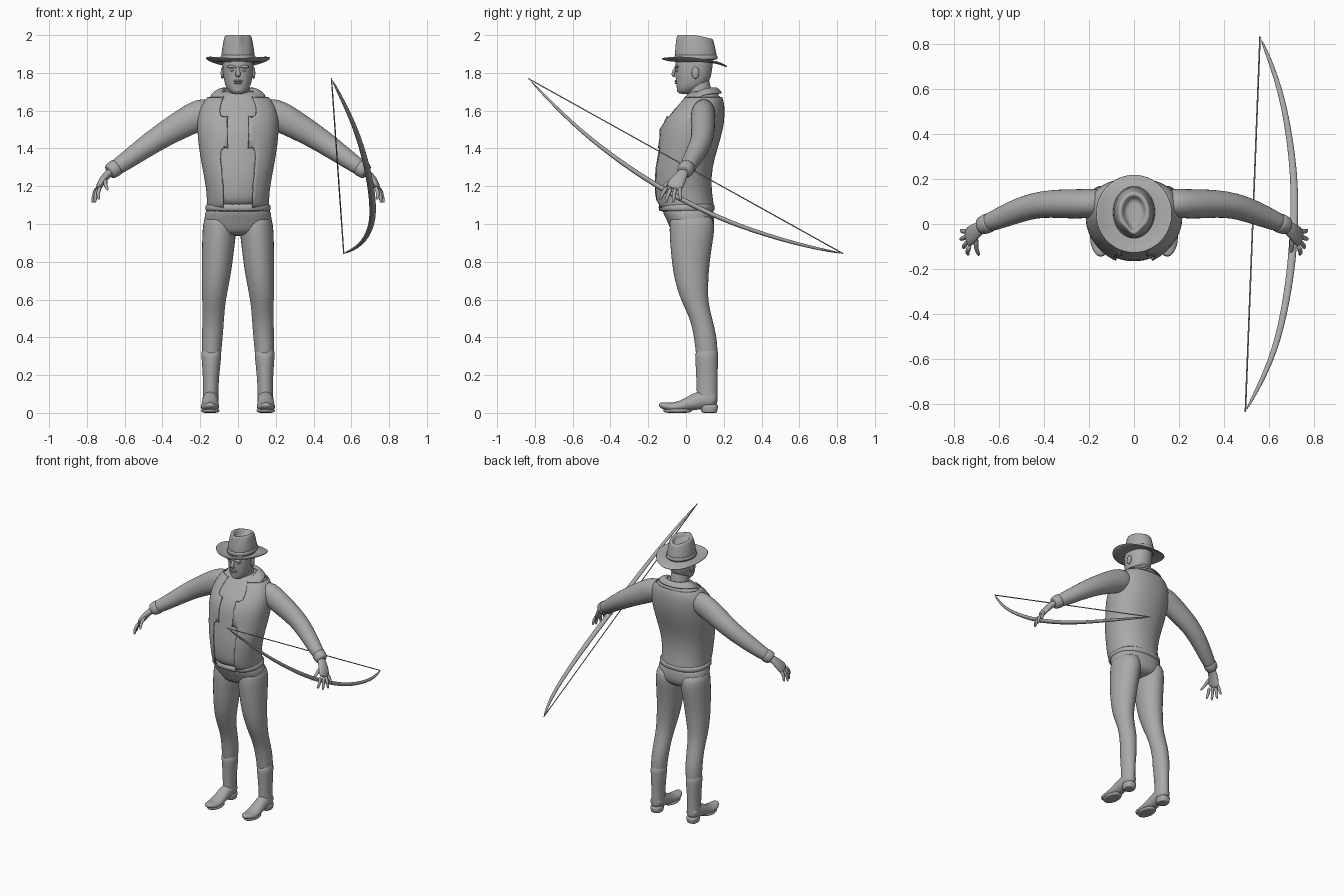
import bpy, bmesh, math
from mathutils import Vector

grey = bpy.data.materials.new("plain_grey")
grey.diffuse_color = (0.4, 0.4, 0.4, 1)


def finish(name, bm, subdiv=1, mirror=False, thick=0):
    bmesh.ops.recalc_face_normals(bm, faces=bm.faces)
    me = bpy.data.meshes.new(name)
    bm.to_mesh(me)
    bm.free()
    ob = bpy.data.objects.new(name, me)
    bpy.context.collection.objects.link(ob)
    me.materials.append(grey)
    me.shade_smooth()
    if thick:
        s = ob.modifiers.new("thickness", 'SOLIDIFY')
        s.thickness, s.offset = thick, 0
    if mirror:
        m = ob.modifiers.new("mirror", 'MIRROR')
        m.use_clip = m.use_mirror_merge = False
    if subdiv:
        s = ob.modifiers.new("smooth", 'SUBSURF')
        s.levels = s.render_levels = subdiv
    return ob


def spow(v, e):
    return math.copysign(abs(v) ** e, v)


def skin(name, rings, caps=True, keep=None, **kw):
    """Bridge closed rings of points into one surface."""
    bm = bmesh.new()
    rows = [[bm.verts.new(p) for p in r] for r in rings]
    n = len(rows[0])
    for a, b in zip(rows, rows[1:]):
        for i in range(n):
            j = (i + 1) % n
            f = bm.faces.new((a[i], a[j], b[j], b[i]))
            if keep and not keep(f.calc_center_median()):
                bm.faces.remove(f)
    if caps:
        bm.faces.new(rows[0])
        bm.faces.new(rows[-1])
    return finish(name, bm, **kw)


def stack(name, rings, n=24, power=2.0, grow=0, **kw):
    """Horizontal rings (z, x, y, half width, half depth)."""
    e = 2 / power
    pts = []
    for z, x, y, rx, ry in rings:
        pts.append([(x + (rx + grow) * spow(math.cos(t), e), y + (ry + grow) * spow(math.sin(t), e), z)
                    for t in (2 * math.pi * i / n for i in range(n))])
    return skin(name, pts, **kw)


def limb(name, path, n=12, up=(0, 1, 0), **kw):
    """Rings square to a path of (x, y, z, radius along up, other radius)."""
    P = [Vector(p[:3]) for p in path]
    pts = []
    for i, p in enumerate(path):
        t = (P[min(i + 1, len(P) - 1)] - P[max(i - 1, 0)]).normalized()
        u = (Vector(up) - t * t.dot(Vector(up))).normalized()
        v = t.cross(u)
        pts.append([P[i] + u * p[3] * math.cos(a) + v * p[4] * math.sin(a)
                    for a in (2 * math.pi * k / n for k in range(n))])
    return skin(name, pts, **kw)


def ball(name, loc, size, **kw):
    bm = bmesh.new()
    bmesh.ops.create_uvsphere(bm, u_segments=14, v_segments=8, radius=1)
    for v in bm.verts:
        v.co = Vector(loc) + v.co * Vector(size)
    return finish(name, bm, subdiv=0, **kw)


# Shirt and open waistcoat
torso = [(1.085, 0, 0.0, .155, .14), (1.13, 0, -.015, .155, .148), (1.2, 0, -.022, .16, .146),
         (1.3, 0, -.018, .18, .146), (1.4, 0, .008, .198, .15), (1.5, 0, .027, .208, .16),
         (1.57, 0, .05, .205, .145), (1.63, 0, .077, .19, .118), (1.675, 0, .09, .15, .092),
         (1.71, 0, .09, .085, .065)]
stack("shirt_body", torso, n=28, power=2.2)
stack("waistcoat", torso[:-1], n=28, power=2.2, grow=.007, caps=False, thick=.007,
      keep=lambda c: not (c.y < 0 and abs(c.x) < .075))

# Shirt collar, falling from the neck to a V at the chest
bm = bmesh.new()
rows = []
for i in range(25):
    s = -1 + i / 12
    a, k = abs(s) * math.pi * .93, abs(s)
    drop = max(0, k - .45) / .55
    zi = 1.725 - .15 * drop ** 1.5
    yi = .085 + math.cos(a) * .07 - .075 * drop ** 1.3
    xi = math.copysign(math.sin(a) ** .9, s) * .078
    w = .05 * (1 + .4 * math.sin(a))
    inner = Vector((xi, yi, zi))
    outer = Vector((xi + math.sin(a) * math.copysign(w, s), yi + math.cos(a) * .035, zi - .035 - .01 * k))
    rows.append([bm.verts.new(p) for p in (inner - Vector((0, 0, .035)), inner,
                                          inner.lerp(outer, .5) + Vector((0, 0, .008)), outer)])
for p, q in zip(rows, rows[1:]):
    for j in range(3):
        bm.faces.new((p[j], p[j + 1], q[j + 1], q[j]))
finish("collar", bm, thick=.008)

# Belt and trousers
stack("belt", [(1.065, 0, .003, .168, .142), (1.07, 0, .003, .174, .149),
               (1.103, 0, .003, .174, .149), (1.108, 0, .003, .165, .14)], n=28, power=2.3)
stack("trouser_seat", [(1.1, 0, .004, .165, .14), (1.06, 0, .012, .176, .135), (1.0, 0, .03, .182, .122),
                       (.96, 0, .03, .15, .11), (.935, 0, .03, .07, .07)], n=28, power=2.3)
stack("trouser_leg", [(1.06, .095, .025, .08, .11), (1.0, .097, .033, .09, .122), (.94, .1, .03, .091, .12),
                      (.85, .107, .026, .086, .108), (.75, .113, .025, .08, .097), (.65, .123, .035, .07, .083),
                      (.58, .128, .05, .062, .07), (.5, .131, .079, .058, .06), (.42, .135, .1, .057, .061),
                      (.33, .14, .11, .053, .06), (.25, .14, .112, .046, .055)], n=16, mirror=True)

# Boots: shaft with dipped top edge, foot and heel block
shaft = stack("boot_shaft", [(.355, .14, .108, .056, .064), (.3, .141, .109, .054, .062),
                             (.2, .143, .111, .044, .058), (.12, .144, .111, .041, .056),
                             (.06, .145, .113, .044, .055), (.035, .145, .115, .042, .052)],
              n=16, mirror=True)
for v in shaft.data.vertices:
    if v.co.z > .32:
        v.co.z -= .035 * math.cos(2 * math.atan2(v.co.x - .14, v.co.y - .108)) ** 2 * (v.co.y < .108)
limb("boot_foot", [(.145, .165, .075, .035, .036), (.145, .13, .075, .05, .044), (.146, .07, .068, .052, .043),
                   (.147, 0, .042, .034, .047), (.148, -.06, .028, .026, .052),
                   (.148, -.11, .034, .021, .042), (.148, -.137, .043, .014, .022),
                   (.148, -.143, .046, .006, .01)], up=(0, 0, 1), n=14, mirror=True)
stack("boot_heel", [(0, .145, .124, .036, .04), (.003, .145, .124, .037, .041),
                    (.03, .145, .123, .041, .048), (.05, .145, .123, .041, .049)], n=16, power=2.6, mirror=True)
stack("boot_sole", [(0, .147, -.045, .035, .06), (.003, .147, -.045, .046, .072),
                    (.014, .147, -.045, .052, .08), (.024, .147, -.045, .046, .075)], n=16, mirror=True)

# Sleeves, cuffs and hands
limb("sleeve", [(.13, .095, 1.6, .06, .07), (.19, .092, 1.585, .066, .082), (.25, .089, 1.555, .067, .082),
                (.33, .09, 1.51, .065, .073), (.41, .088, 1.462, .06, .066), (.48, .072, 1.415, .057, .06),
                (.55, .046, 1.365, .053, .053), (.62, .016, 1.315, .045, .046),
                (.675, -.006, 1.28, .038, .04)], n=16, mirror=True)
limb("cuff", [(.64, .008, 1.302, .043, .045), (.645, .006, 1.299, .046, .048),
              (.68, -.01, 1.276, .041, .043), (.683, -.011, 1.274, .034, .035)], n=16, mirror=True)
limb("palm", [(.655, 0, 1.29, .024, .022), (.69, -.02, 1.265, .032, .022), (.715, -.04, 1.235, .042, .021),
              (.735, -.06, 1.2, .047, .018), (.742, -.067, 1.185, .038, .012)], n=12, mirror=True)
for nm, root, tip in (("little_finger", (.738, -.03, 1.2), (.77, -.028, 1.125)),
                      ("ring_finger", (.74, -.053, 1.195), (.772, -.068, 1.112)),
                      ("middle_finger", (.736, -.076, 1.195), (.758, -.108, 1.112)),
                      ("index_finger", (.728, -.098, 1.2), (.738, -.138, 1.128)),
                      ("thumb", (.7, -.06, 1.24), (.69, -.142, 1.178))):
    a, b = Vector(root), Vector(tip)
    mid = a.lerp(b, .5) + Vector((.01, -.006, 0))
    limb(nm, [(*a, .013, .013), (*mid, .011, .011), (*a.lerp(b, .85), .009, .009), (*b, .005, .005)],
         n=8, up=(1, 0, 0), mirror=True)

# Neck, head and face
stack("neck", [(1.62, 0, .085, .075, .07), (1.68, 0, .075, .066, .066), (1.74, 0, .063, .062, .065),
               (1.8, 0, .06, .06, .06)], n=16)
stack("head", [(1.688, 0, -.012, .02, .022), (1.697, 0, .0, .042, .045), (1.72, 0, .02, .062, .07),
               (1.75, 0, .034, .073, .088), (1.79, 0, .04, .08, .097), (1.84, 0, .042, .083, .1),
               (1.88, 0, .045, .082, .1), (1.93, 0, .05, .065, .08)], n=20, power=2.2)
limb("nose", [(0, -.05, 1.835, .007, .009), (0, -.064, 1.81, .009, .011), (0, -.07, 1.79, .011, .016),
              (0, -.06, 1.778, .005, .01)], n=10)
ball("brow", (.034, -.049, 1.833), (.026, .012, .008), mirror=True)
ball("eye", (.033, -.046, 1.815), (.013, .011, .007), mirror=True)
ball("ear", (.083, .05, 1.80), (.009, .02, .032), mirror=True)
ball("upper_lip", (0, -.051, 1.757), (.026, .011, .006))
ball("lower_lip", (0, -.049, 1.746), (.022, .011, .006))
ball("chin", (0, -.033, 1.712), (.026, .016, .018))

# Hat: crown with teardrop dent, band and curved brim
crown = stack("hat_crown", [(1.855, 0, .052, .092, .114), (1.9, 0, .052, .089, .112), (1.95, 0, .05, .081, .106),
                            (1.99, 0, .048, .074, .1), (2.003, 0, .048, .066, .091), (1.998, 0, .048, .052, .076),
                            (1.968, 0, .048, .044, .066), (1.962, 0, .048, .03, .05)], n=24)
for v in crown.data.vertices:
    if v.co.z > 1.94:
        if abs(v.co.x) < .055 and v.co.y < .048:
            v.co.x *= 1 + (v.co.y - .048) * 5
        v.co.z -= max(0, v.co.y - .05) * .22
stack("hat_band", [(1.868, 0, .052, .094, .116), (1.872, 0, .052, .095, .117), (1.893, 0, .052, .0925, .115),
                   (1.896, 0, .052, .089, .112)], n=24)
brim = []
for k in range(6):
    f = k / 5
    ring = []
    for i in range(32):
        t = 2 * math.pi * i / 32
        x, y = (.085 + .086 * f) * math.cos(t), (.108 + .067 * f) * math.sin(t)
        ring.append((x, y + .045, 1.862 - .13 * y * f + .026 * f * f * math.cos(t) ** 2 - .008 * f))
    brim.append(ring)
skin("hat_brim", brim, caps=False, thick=.008)

# Bow and string
bow = [(.495, -.835, 1.77), (.612, -.615, 1.54), (.668, -.4, 1.365), (.704, -.165, 1.205), (.716, .07, 1.08),
       (.708, .285, .985), (.657, .6, .888), (.56, .832, .843)]
wide = (.007, .013, .016, .019, .019, .016, .013, .007)
limb("bow_limbs", [(*p, w, w * .75) for p, w in zip(bow, wide)], n=10, up=(1, 0, 0), subdiv=2)
limb("bow_string", [(*bow[0], .0035, .0035), (*bow[-1], .0035, .0035)], n=6, up=(1, 0, 0), subdiv=0)
